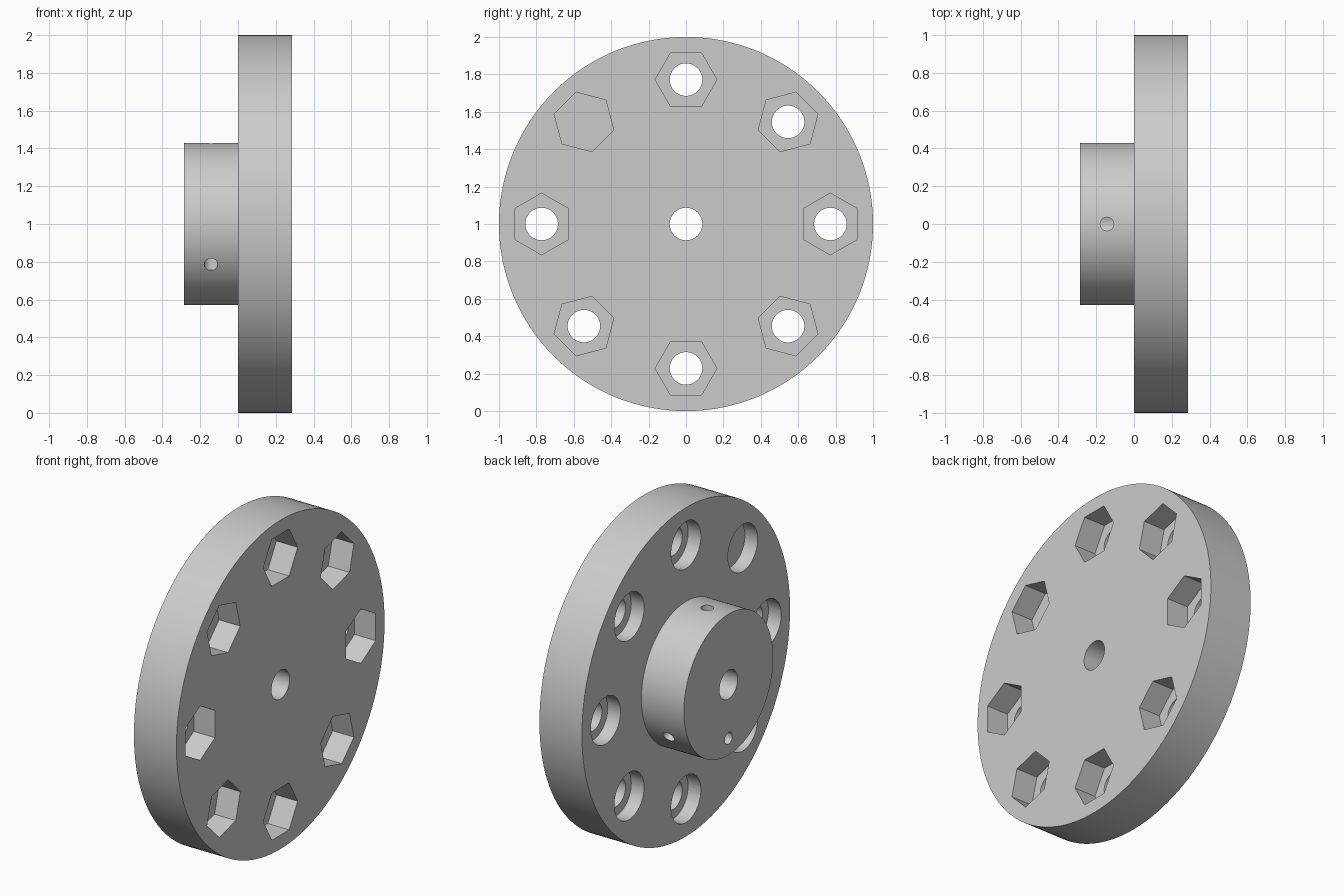
import bpy, bmesh, math
from mathutils import Matrix, Vector

cube = bpy.data.objects.get("Cube")
if cube:
    bpy.data.objects.remove(cube, do_unlink=True)

T = 0.286          # thickness of the disc and of the hub
BORE = 0.087       # radius of the shaft bore and bolt holes
PITCH = 0.772      # bolt circle radius
LIFT = Matrix.Translation((0, 0, 1))

metal = bpy.data.materials.new("plain grey")
metal.use_nodes = True
grey = (0.6, 0.6, 0.6, 1)
metal.diffuse_color = grey
metal.node_tree.nodes["Principled BSDF"].inputs["Base Color"].default_value = grey


def make_object(name, bm):
    bmesh.ops.recalc_face_normals(bm, faces=bm.faces)
    mesh = bpy.data.meshes.new(name)
    bm.to_mesh(mesh)
    bm.free()
    mesh.materials.append(metal)
    obj = bpy.data.objects.new(name, mesh)
    bpy.context.collection.objects.link(obj)
    return obj


def add_rod(bm, start, end, radius, sides, turn=Matrix()):
    """Straight prism from start to end, then turned about the shaft."""
    start, end = Vector(start), Vector(end)
    axis = end - start
    aim = axis.to_track_quat('Z', 'Y').to_matrix().to_4x4()
    bmesh.ops.create_cone(
        bm, cap_ends=True, segments=sides, radius1=radius, radius2=radius,
        depth=axis.length,
        matrix=LIFT @ turn @ Matrix.Translation((start + end) / 2) @ aim)


# Disc, hub and shaft bore, turned from one closed profile
profile = [(-T, BORE), (-T, 0.429), (0, 0.429), (0, 1), (T, 1), (T, BORE)]
bm = bmesh.new()
steps = 128
rings = []
for i in range(steps):
    a = math.tau * i / steps
    rings.append([bm.verts.new((x, r * math.cos(a), 1 + r * math.sin(a)))
                  for x, r in profile])
for i, ring in enumerate(rings):
    after = rings[(i + 1) % steps]
    for j in range(len(profile)):
        k = (j + 1) % len(profile)
        bm.faces.new((ring[j], ring[k], after[k], after[j]))
flange = make_object("flanged_hub", bm)

# Bolt holes, round recesses on the hub side, hexagonal nut pockets opposite
holes, recesses, pockets = bmesh.new(), bmesh.new(), bmesh.new()
for i in range(8):
    turn = Matrix.Rotation(math.tau * i / 8, 4, 'X')
    centre = lambda x: (x, 0, PITCH)
    add_rod(holes, centre(-0.1), centre(T + 0.1), BORE, 48, turn)
    add_rod(recesses, centre(-0.1), centre(0.086), 0.143, 48, turn)
    # flats of the hexagon face toward the shaft
    start = len(pockets.verts)
    add_rod(pockets, centre(T - 0.143), centre(T + 0.1), 0.165, 6, turn)
    pockets.verts.ensure_lookup_table()
    verts = pockets.verts[start:]
    mid = sum((v.co for v in verts), Vector()) / len(verts)
    radial = (turn @ Vector((0, 0, 1))).normalized()
    reach = max((v.co - mid).dot(radial) for v in verts)
    if reach > 0.155:
        bmesh.ops.rotate(pockets, verts=verts, cent=mid,
                         matrix=Matrix.Rotation(math.pi / 6, 3, 'X'))

# Three radial set screw holes and one blind hole in the hub end
screws = bmesh.new()
for i in range(3):
    add_rod(screws, (-T / 2, 0, 0.066), (-T / 2, 0, 0.6), 0.036, 32,
            Matrix.Rotation(math.tau * i / 3, 4, 'X'))
add_rod(screws, (-T - 0.1, 0, -0.327), (-0.01, 0, -0.327), 0.036, 32)

bpy.context.view_layer.objects.active = flange
flange.select_set(True)
for name, tool in (("bolt_hole_cutter", holes), ("recess_cutter", recesses),
                   ("nut_pocket_cutter", pockets), ("screw_hole_cutter", screws)):
    cutter = make_object(name, tool)
    cutter.hide_render = True
    mod = flange.modifiers.new(name, 'BOOLEAN')
    mod.operation = 'DIFFERENCE'
    mod.solver = 'EXACT'
    mod.object = cutter
    bpy.ops.object.modifier_apply(modifier=mod.name)
    bpy.data.objects.remove(cutter, do_unlink=True)

bpy.ops.object.shade_smooth_by_angle(angle=math.radians(30))
